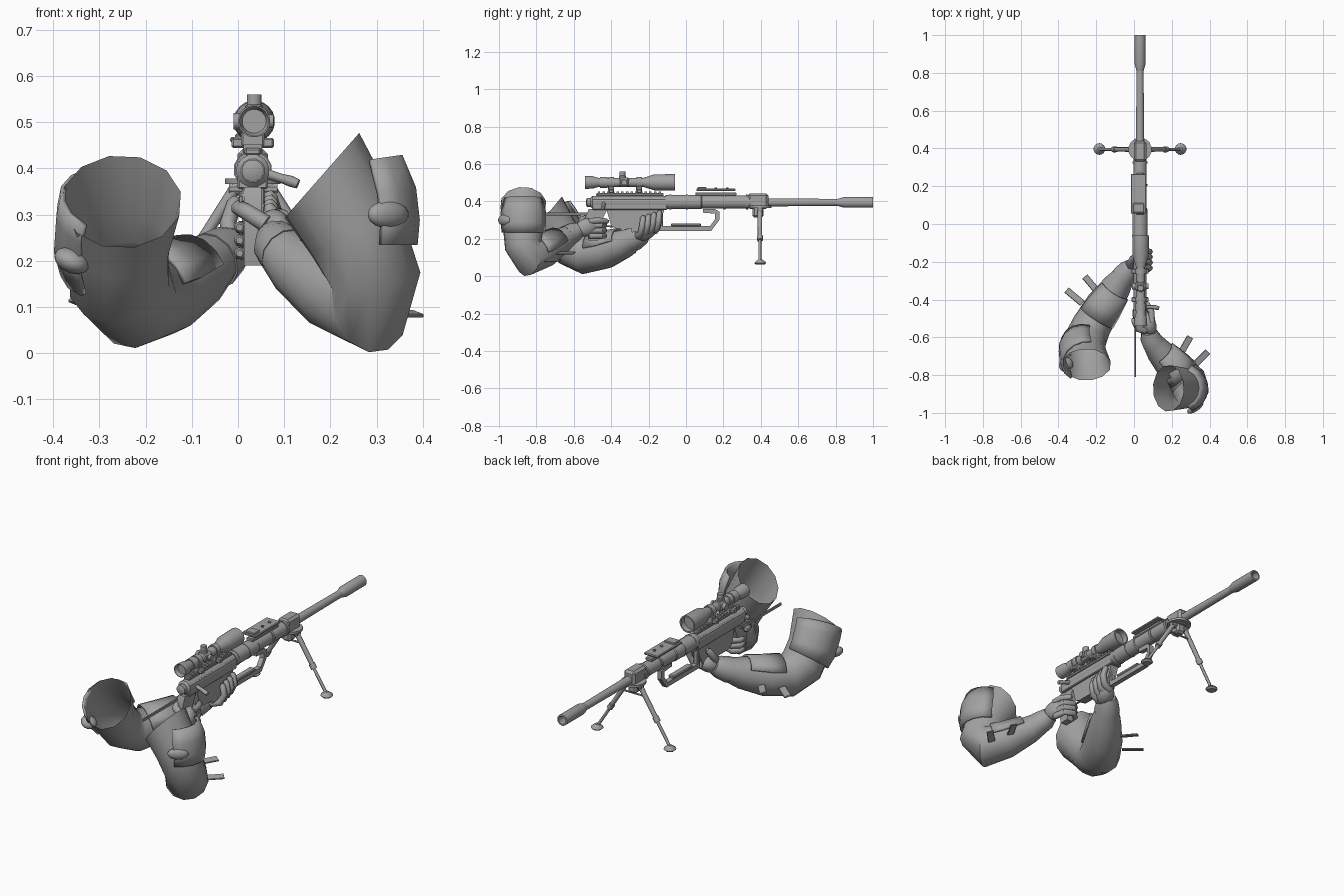
import bpy, bmesh, math
from mathutils import Vector

GX = 0.032          # centre line of the rifle
grey = bpy.data.materials.new("plain_grey")
grey.diffuse_color = (0.36, 0.36, 0.36, 1)


def finish(name, bm, angle=35):
    me = bpy.data.meshes.new(name)
    bm.to_mesh(me)
    bm.free()
    me.materials.append(grey)
    me.polygons.foreach_set("use_smooth", [True] * len(me.polygons))
    me.set_sharp_from_angle(angle=math.radians(angle))
    ob = bpy.data.objects.new(name, me)
    bpy.context.scene.collection.objects.link(ob)
    return ob


def box(name, c, size, rot=(0, 0, 0), bevel=0.004):
    bm = bmesh.new()
    bmesh.ops.create_cube(bm, size=1)
    bmesh.ops.scale(bm, vec=size, verts=bm.verts)
    if bevel:
        bmesh.ops.bevel(bm, geom=bm.edges[:], offset=min(bevel, min(size) * 0.3), segments=1, affect='EDGES')
    ob = finish(name, bm, 30)
    ob.location = c
    ob.rotation_euler = [math.radians(a) for a in rot]
    return ob


def blob(name, c, radii, rot=(0, 0, 0)):
    bm = bmesh.new()
    bmesh.ops.create_uvsphere(bm, u_segments=14, v_segments=9, radius=1)
    bmesh.ops.scale(bm, vec=radii, verts=bm.verts)
    ob = finish(name, bm, 60)
    ob.location = c
    ob.rotation_euler = [math.radians(a) for a in rot]


def prism(name, pts, width, x=GX):
    """Side profile (y, z) given a thickness across x."""
    bm = bmesh.new()
    f = bm.faces.new([bm.verts.new((x - width / 2, y, z)) for y, z in pts])
    r = bmesh.ops.extrude_face_region(bm, geom=[f])
    bmesh.ops.translate(bm, vec=(width, 0, 0), verts=[v for v in r['geom'] if isinstance(v, bmesh.types.BMVert)])
    bmesh.ops.recalc_face_normals(bm, faces=bm.faces)
    return finish(name, bm)


def skin(bm, rings, caps):
    n = len(rings[0])
    for a, b in zip(rings, rings[1:]):
        for j in range(n):
            k = (j + 1) % n
            bm.faces.new((a[j], a[k], b[k], b[j]))
    if caps:
        bm.faces.new(rings[0][::-1])
        bm.faces.new(rings[-1])


def lathe(name, prof, z, x=GX, n=16, axis='Y', origin=0.0):
    """Turned part: (distance along axis, radius) points."""
    bm = bmesh.new()
    rings = []
    for d, r in prof:
        ring = []
        for j in range(n):
            a = 2 * math.pi * (j + 0.5) / n
            c, s = r * math.cos(a), r * math.sin(a)
            p = {'Y': (x + s, d, z + c), 'Z': (x + c, origin + s, d), 'X': (d, origin + c, z + s)}[axis]
            ring.append(bm.verts.new(p))
        rings.append(ring)
    skin(bm, rings, True)
    return finish(name, bm)


def loft(name, path, n=12, caps=True, end=None, facing=None, limit=0.0, thick=0.0):
    """Tube through (x, y, z, radius); 'facing' keeps only one side as a plate."""
    pts = [Vector(p[:3]) for p in path]
    bm = bmesh.new()
    rings, u = [], None
    for i, p in enumerate(pts):
        t = (pts[min(i + 1, len(pts) - 1)] - pts[max(i - 1, 0)]).normalized()
        if end and i == len(pts) - 1:
            t = Vector(end).normalized()
        u = t.orthogonal() if u is None else u - t * u.dot(t)
        u.normalize()
        v = t.cross(u)
        r = path[i][3]
        rings.append([bm.verts.new(p + (u * math.cos(a) + v * math.sin(a)) * r)
                      for a in (2 * math.pi * j / n for j in range(n))])
    skin(bm, rings, caps)
    if facing:
        bm.normal_update()
        d = Vector(facing).normalized()
        bmesh.ops.delete(bm, geom=[f for f in bm.faces if f.normal.dot(d) < limit], context='FACES')
    ob = finish(name, bm, 50)
    if thick:
        m = ob.modifiers.new("thickness", 'SOLIDIFY')
        m.thickness, m.offset = thick, 1
    return ob


def finger(name, pts, r=0.016):
    a, b = Vector(pts[0]), Vector(pts[-1])
    tip = b + (b - Vector(pts[-2])).normalized() * r * 0.7
    loft(name, [(*p, r * (1 - 0.06 * i)) for i, p in enumerate(pts)] + [(*tip, r * 0.45)], n=8)


# Barrel with hollow muzzle sleeve
lathe("barrel", [(0.40, 0.022), (0.84, 0.019)], 0.395)
lathe("muzzle_sleeve", [(0.81, 0.019), (0.845, 0.029), (1.0, 0.029), (1.0, 0.021), (0.9, 0.02)], 0.395)

# Receiver, handguard and front block
lathe("receiver", [(-0.51, 0.026), (-0.50, 0.036), (-0.10, 0.036)], 0.395, n=12)
box("receiver_side", (GX, -0.30, 0.385), (0.066, 0.40, 0.06))
lathe("rear_cap", [(-0.535, 0.012), (-0.53, 0.024), (-0.50, 0.024)], 0.395)
lathe("handguard", [(-0.11, 0.04), (0.08, 0.04), (0.085, 0.036), (0.35, 0.036)], 0.397, n=12)
box("front_block", (GX, 0.385, 0.402), (0.066, 0.11, 0.082), bevel=0.012)
for y in (-0.09, 0.0, 0.2, 0.32):
    lathe("handguard_band", [(y, 0.042), (y + 0.012, 0.042)], 0.397, n=12)
prism("lower_receiver", [(-0.43, 0.375), (-0.40, 0.27), (-0.37, 0.255), (-0.16, 0.255),
                         (-0.13, 0.31), (-0.11, 0.375)], 0.046)
prism("magazine", [(-0.30, 0.32), (-0.29, 0.235), (-0.15, 0.245), (-0.16, 0.32)], 0.04)
prism("pistol_grip", [(-0.52, 0.36), (-0.54, 0.31), (-0.52, 0.19), (-0.47, 0.19), (-0.45, 0.30), (-0.42, 0.36)], 0.038)
loft("trigger_guard", [(GX, -0.46, 0.30, 0.005), (GX, -0.44, 0.27, 0.005), (GX, -0.39, 0.265, 0.005),
                       (GX, -0.37, 0.30, 0.005)], n=6)

# Rear rod
box("stock_rod", (0.006, -0.65, 0.333), (0.008, 0.32, 0.014), bevel=0.001)
box("rod_holder", (0.012, -0.50, 0.338), (0.02, 0.05, 0.025))

# Bolt lever
loft("bolt_lever", [(0.05, -0.44, 0.392, 0.011), (0.095, -0.44, 0.378, 0.010), (0.115, -0.442, 0.372, 0.012),
                    (0.13, -0.445, 0.366, 0.01)], n=8)

# Under-barrel carrying frame
prism("frame_bottom", [(-0.14, 0.268), (-0.14, 0.243), (0.12, 0.243), (0.13, 0.268)], 0.026)
prism("frame_front", [(0.11, 0.243), (0.135, 0.243), (0.178, 0.30), (0.178, 0.345), (0.155, 0.36),
                      (0.09, 0.36), (0.09, 0.34), (0.155, 0.335), (0.155, 0.305)], 0.026)
box("frame_rear", (GX, -0.135, 0.305), (0.026, 0.022, 0.12))
box("frame_pad", (GX, 0.0, 0.275), (0.034, 0.16, 0.016))

# Top rails with teeth
box("scope_rail", (GX, -0.30, 0.436), (0.036, 0.36, 0.016))
for i in range(14):
    box("rail_tooth", (GX, -0.465 + i * 0.025, 0.447), (0.04, 0.013, 0.01), bevel=0)
box("front_rail", (GX, 0.16, 0.44), (0.04, 0.22, 0.018))
box("rail_cover", (GX - 0.008, 0.16, 0.462), (0.082, 0.21, 0.012))
box("cover_step", (GX - 0.008, 0.085, 0.47), (0.06, 0.05, 0.012))
for y in (0.1, 0.16, 0.22):
    lathe("cover_screw", [(0.467, 0.007), (0.475, 0.007)], 0, x=GX, n=8, axis='Z', origin=y)

# Telescopic sight
SZ = 0.502
lathe("scope_tube", [(-0.52, 0.026), (-0.54, 0.032), (-0.54, 0.035), (-0.50, 0.034), (-0.47, 0.025), (-0.23, 0.024),
                     (-0.17, 0.043), (-0.06, 0.045), (-0.06, 0.038), (-0.09, 0.037)], SZ, x=0.035, n=20)
lathe("zoom_ring", [(-0.46, 0.03), (-0.42, 0.03)], SZ, x=0.035)
box("scope_body", (0.035, -0.33, SZ), (0.056, 0.06, 0.052), bevel=0.012)
lathe("height_turret", [(0.52, 0.02), (0.535, 0.02), (0.538, 0.016), (0.56, 0.016)], 0, x=0.035, n=12, axis='Z', origin=-0.34)
lathe("side_turret", [(-0.01, 0.018), (0.02, 0.018)], SZ, n=12, axis='X', origin=-0.33)
lathe("wind_turret", [(0.05, 0.015), (0.077, 0.015)], SZ, n=12, axis='X', origin=-0.33)
for y in (-0.40, -0.25):
    lathe("scope_ring", [(y - 0.014, 0.031), (y + 0.014, 0.031)], SZ, x=0.035, n=12)
    box("ring_foot", (GX, y, 0.464), (0.05, 0.032, 0.034))
    box("ring_clamp", (GX, y, 0.455), (0.092, 0.026, 0.022))

# Bipod
box("bipod_mount", (GX, 0.385, 0.345), (0.05, 0.06, 0.06), bevel=0.01)
lathe("bipod_plate", [(0.366, 0.062), (0.378, 0.062)], 0, n=14, axis='Z', origin=0.395)
lathe("bipod_hinge", [(-0.02, 0.014), (0.085, 0.014)], 0.355, n=10, axis='X', origin=0.395)
for s in (-1, 1):
    def P(dx, z, r):
        return (GX + s * dx, 0.395, z, r)
    loft("bipod_leg_upper", [P(0.03, 0.37, 0.013), P(0.135, 0.205, 0.012)], n=8)
    loft("bipod_leg_lower", [P(0.13, 0.21, 0.008), P(0.213, 0.08, 0.008)], n=8)
    loft("bipod_collar", [P(0.127, 0.216, 0.016), P(0.142, 0.193, 0.016)], n=8)
    loft("bipod_brace", [P(0.0, 0.31, 0.005), P(0.06, 0.31, 0.005)], n=6)
    lathe("bipod_foot", [(0.062, 0.022), (0.07, 0.031), (0.076, 0.029), (0.09, 0.01)], 0, x=GX + s * 0.215,
          n=14, axis='Z', origin=0.397)

# Sleeves, open at the shoulder end
left = [(-0.035, -0.25, 0.215, 0.052), (-0.09, -0.33, 0.175, 0.078), (-0.16, -0.43, 0.135, 0.096),
        (-0.225, -0.54, 0.115, 0.105), (-0.257, -0.61, 0.155, 0.112), (-0.257, -0.68, 0.23, 0.11),
        (-0.252, -0.745, 0.328, 0.131)]
right = [(0.08, -0.60, 0.235, 0.05), (0.13, -0.67, 0.19, 0.07), (0.21, -0.76, 0.135, 0.09),
         (0.285, -0.84, 0.105, 0.106), (0.298, -0.87, 0.16, 0.1), (0.255, -0.87, 0.26, 0.11),
         (0.182, -0.87, 0.385, 0.124)]
loft("left_sleeve", left, caps=False, end=(0, -0.77, 0.64))
loft("right_sleeve", right, caps=False, end=(-0.75, 0, 0.66))

# Upper-arm plates and their straps
loft("left_arm_plate", [(-0.262, -0.63, 0.19, 0.113), (-0.268, -0.66, 0.23, 0.12), (-0.262, -0.70, 0.29, 0.122),
                        (-0.255, -0.725, 0.325, 0.122)], n=16, caps=False, facing=(-1, 0.45, 0.2), limit=0.25, thick=0.012)
loft("right_arm_plate", [(0.262, -0.87, 0.235, 0.114), (0.262, -0.87, 0.28, 0.119), (0.255, -0.87, 0.34, 0.119),
                         (0.245, -0.87, 0.41, 0.1)], n=16, caps=False, facing=(1, 0, 0.15), limit=0.28, thick=0.013)
blob("right_strap", (0.325, -0.97, 0.30), (0.052, 0.022, 0.03), (0, 0, 35))
blob("left_strap", (-0.36, -0.745, 0.20), (0.04, 0.04, 0.026), (0, 25, -20))

# Forearm plates
loft("left_forearm_plate", [(-0.10, -0.345, 0.17, 0.082), (-0.16, -0.43, 0.138, 0.098), (-0.2, -0.49, 0.125, 0.103)],
     n=16, caps=False, facing=(0.15, 0, 1), limit=0.45, thick=0.01)
loft("right_forearm_plate", [(0.14, -0.685, 0.183, 0.075), (0.21, -0.76, 0.137, 0.092), (0.245, -0.8, 0.122, 0.098)],
     n=16, caps=False, facing=(0.3, 0.3, 1), limit=0.5, thick=0.01)

# Thin flat fins on the outer forearms
for name, c, a in (("left_fin_front", (-0.225, -0.32, 0.13), 130), ("left_fin_rear", (-0.315, -0.385, 0.11), 140),
                   ("right_fin_front", (0.27, -0.645, 0.125), 60), ("right_fin_rear", (0.352, -0.715, 0.085), 45)):
    box(name, c, (0.11, 0.036, 0.008), (15, 0, a), bevel=0.002)

# Glove cuffs
loft("left_cuff", [(-0.055, -0.28, 0.20, 0.066), (-0.025, -0.24, 0.222, 0.056), (-0.01, -0.22, 0.235, 0.042)])
loft("right_cuff", [(0.105, -0.635, 0.215, 0.06), (0.085, -0.60, 0.235, 0.054), (0.08, -0.57, 0.25, 0.042)])

# Left hand cupping the magazine
blob("left_palm", (0.015, -0.215, 0.238), (0.05, 0.066, 0.042), (25, 0, -25))
for i in range(4):
    y = -0.255 + i * 0.029
    z = 0.215 + i * 0.009
    finger("left_finger", [(0.02, y, z), (0.065, y + 0.012, z + 0.012), (0.083, y + 0.022, z + 0.055),
                           (0.07, y + 0.026, z + 0.095)], 0.019)
finger("left_thumb", [(-0.015, -0.24, 0.24), (-0.022, -0.21, 0.28), (-0.008, -0.18, 0.325)], 0.019)

# Right hand around the pistol grip
blob("right_palm", (0.08, -0.53, 0.262), (0.038, 0.066, 0.048), (15, 0, 15))
for i in range(3):
    z = 0.272 - i * 0.028
    finger("right_finger", [(0.088, -0.52, z), (0.082, -0.455, z), (0.035, -0.435, z), (0.005, -0.46, z),
                            (0.004, -0.485, z)], 0.017)
finger("right_index", [(0.095, -0.52, 0.295), (0.092, -0.465, 0.298), (0.07, -0.425, 0.294)], 0.017)
finger("right_thumb", [(0.06, -0.565, 0.28), (0.02, -0.555, 0.305), (0.0, -0.51, 0.315)], 0.019)
